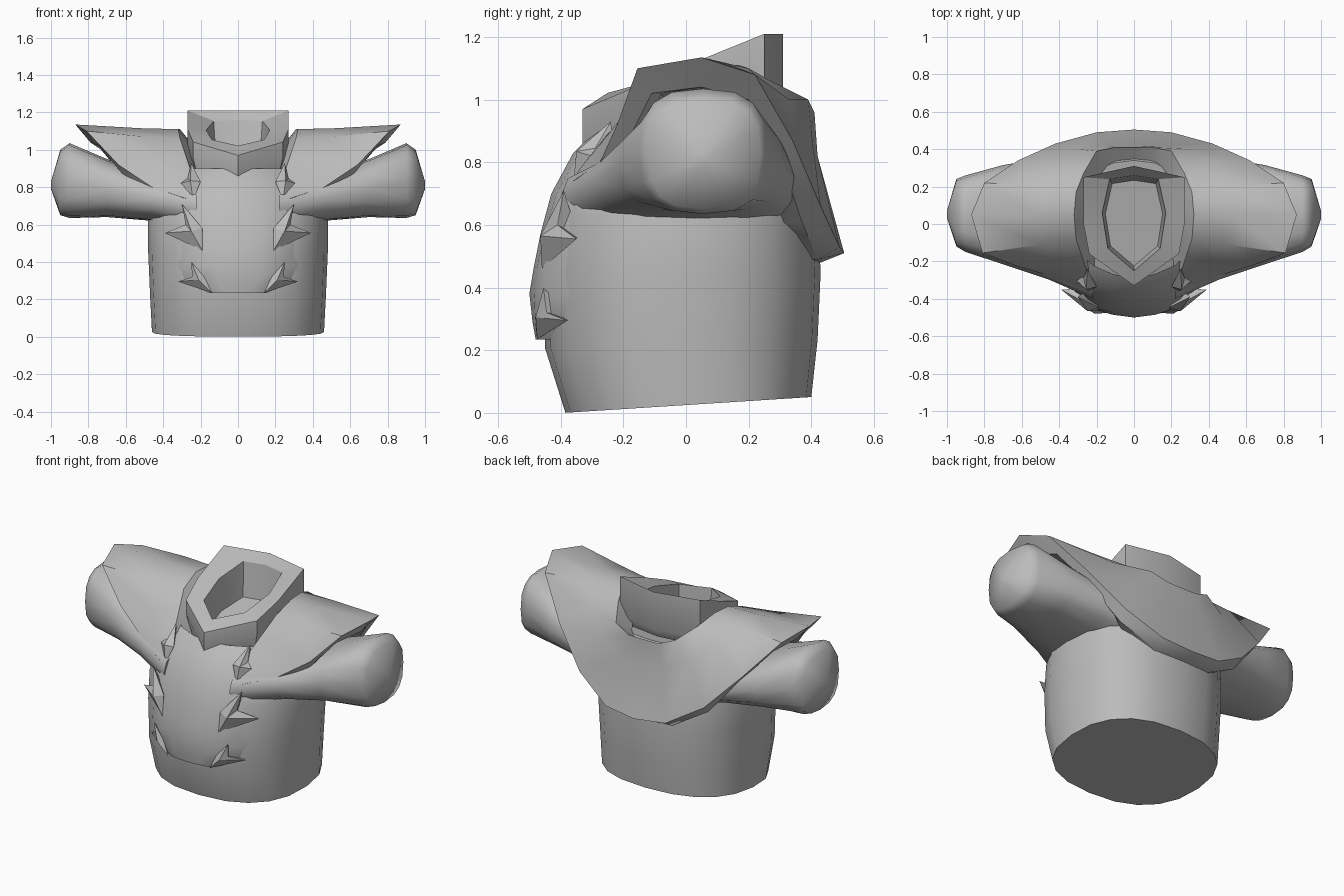
import bpy
import bmesh
import math

default_cube = bpy.data.objects.get("Cube")
if default_cube:
    bpy.data.objects.remove(default_cube, do_unlink=True)

# Single plain grey for the whole garment
grey = bpy.data.materials.new("plain_grey")
grey.use_nodes = True
grey_value = (0.5, 0.5, 0.5, 1.0)
grey.diffuse_color = grey_value
grey.node_tree.nodes["Principled BSDF"].inputs["Base Color"].default_value = grey_value


def finish(name, bm, angle=35):
    """Turn a bmesh into a shaded, coloured object."""
    bmesh.ops.recalc_face_normals(bm, faces=bm.faces)
    mesh = bpy.data.meshes.new(name)
    bm.to_mesh(mesh)
    bm.free()
    mesh.materials.append(grey)
    obj = bpy.data.objects.new(name, mesh)
    bpy.context.collection.objects.link(obj)
    bpy.ops.object.select_all(action="DESELECT")
    obj.select_set(True)
    bpy.context.view_layer.objects.active = obj
    bpy.ops.object.shade_smooth_by_angle(angle=math.radians(angle))
    return obj


def loft(bm, sections, closed=True, capped=True):
    """Skin a row of equal-length sections."""
    rings = [[bm.verts.new(point) for point in section] for section in sections]
    count = len(rings[0])
    for near, far in zip(rings, rings[1:]):
        for i in range(count if closed else count - 1):
            j = (i + 1) % count
            bm.faces.new((near[i], near[j], far[j], far[i]))
    if capped:
        bm.faces.new(rings[0])
        bm.faces.new(rings[-1])


def rounded(sides, power):
    """Unit rounded-square outline."""
    outline = []
    for i in range(sides):
        angle = math.tau * i / sides
        c, s = math.cos(angle), math.sin(angle)
        outline.append((math.copysign(abs(c) ** (2 / power), c),
                        math.copysign(abs(s) ** (2 / power), s)))
    return outline


def mirrored(half):
    """Complete a half outline that starts on the centre line."""
    return [(-p[0], *p[1:]) for p in reversed(half[1:])] + list(half)


# Torso: height, half width, front, back, tilt
torso_rings = [
    (.025, .46, -.385, .40, .064),
    (.22, .47, -.45, .42, .03),
    (.45, .48, -.45, .43, 0),
    (.62, .48, -.43, .42, 0),
    (.76, .45, -.40, .40, .1),
    (.86, .30, -.34, .34, .2),
]
sections = []
for height, half_width, front, back, tilt in torso_rings:
    centre, depth = (front + back) / 2, (back - front) / 2
    section = []
    for u, v in rounded(20, 2.4):
        y = centre + depth * v
        section.append((half_width * u, y, height + tilt * y))
    sections.append(section)
bm = bmesh.new()
loft(bm, sections)
finish("torso", bm, 50)

# Sleeves: distance out, centre y, centre z, radius y, radius z
sleeve_rings = [
    (.22, 0, .69, .40, .12),
    (.46, .03, .74, .325, .12),
    (.70, .05, .795, .265, .155),
    (.90, .055, .835, .205, .20),
    (.95, .06, .825, .18, .175),
    (1.0, .05, .81, .02, .02),
]
for side, label in ((1, "left"), (-1, "right")):
    bm = bmesh.new()
    loft(bm, [[(side * out, cy + ry * u, cz + rz * v) for u, v in rounded(16, 2.7)]
              for out, cy, cz, ry, rz in sleeve_rings])
    finish(label + "_sleeve", bm, 60)

# Mantle: half rails running from the back round to the chest
neck_rail = [(0, .41, .96), (.1, .41, .96), (.2, .39, 1.0), (.27, .27, 1.06), (.31, .17, 1.11),
             (.32, .05, 1.11), (.31, -.08, 1.06), (.28, -.17, .97), (.25, -.26, .88), (.22, -.3, .82)]
middle_rail = [(0, .415, .8), (.14, .42, .82), (.3, .4, .9), (.42, .33, 1.0), (.5, .2, 1.1),
               (.52, .05, 1.115), (.5, -.11, 1.07), (.43, -.2, .95), (.36, -.28, .85), (.25, -.34, .78)]
hem_rail = [(0, .505, .51), (.2, .49, .53), (.42, .43, .66), (.62, .34, .87), (.8, .22, 1.08),
            (.87, .05, 1.135), (.81, -.155, 1.1), (.64, -.22, .92), (.46, -.275, .8), (.28, -.36, .74)]
lining_rail = [(0, .43, .48), (.2, .42, .49), (.41, .37, .61), (.58, .3, .82), (.73, .2, 1.0),
               (.79, .05, 1.04), (.74, -.11, 1.02), (.61, -.19, .86), (.44, -.25, .74), (.28, -.33, .69)]
collar_rail = [(x * .8, y * .75, z - .08) for x, y, z in neck_rail]
inside_rail = [(x * .75, y * .72, z) for x, y, z in lining_rail]
rails = [mirrored(rail) for rail in
         (collar_rail, neck_rail, middle_rail, hem_rail, lining_rail, inside_rail)]
bm = bmesh.new()
loft(bm, list(zip(*rails)))
finish("shoulder_mantle", bm, 40)


# Collar: sloped angular rim with a sunken opening and a pointed front
def closed_mirror(half):
    """Mirror a half outline whose both ends lie on the centre line."""
    return list(half) + [(-x, y) for x, y in reversed(half[1:-1])]


def slope(y, start, rise, limit):
    """Height that climbs from the collar's front tip towards its back."""
    return min(limit, start + rise * (y + .33))


outer = closed_mirror([(0, .31), (.27, .25), (.27, 0), (.24, -.16), (0, -.33)])
inner = closed_mirror([(0, .26), (.13, .24), (.17, .06), (.14, -.13), (0, -.25)])
bm = bmesh.new()
loft(bm, [
    [(x * .9, y * .9, .9 + .2 * y) for x, y in inner],
    [(x, y, slope(y, 1.0, .27, 1.16)) for x, y in inner],
    [(x, y, slope(y, .97, .42, 1.21)) for x, y in outer],
    [(x, y, slope(y, .855, .6, .98)) for x, y in outer],
    [(x * .88, y * .9, slope(y, .8, .2, .95)) for x, y in outer],
])
finish("collar", bm, 30)

# Chest plate: height, half width, centre y, edge y
plate_rows = [
    (.25, .11, -.44, -.42),
    (.235, .13, -.48, -.465),
    (.29, .2, -.49, -.46),
    (.38, .23, -.5, -.45),
    (.47, .22, -.485, -.45),
    (.57, .24, -.465, -.425),
    (.7, .25, -.43, -.375),
    (.83, .25, -.36, -.3),
    (.9, .22, -.29, -.22),
]
sections = []
for height, half_width, middle_y, edge_y in plate_rows:
    drop = edge_y - middle_y
    sections.append(mirrored([
        (0, middle_y, height),
        (half_width / 2, middle_y + drop * .3, height),
        (half_width, edge_y, height),
        (half_width + .09, edge_y + .08, height),
    ]))
bm = bmesh.new()
loft(bm, sections, closed=False, capped=False)
finish("chest_plate", bm, 50)

# Thorned studs along the plate edges:
# upward tip, notch, outward tip, lower point, inner point, then raised peak
thorn_studs = {
    "lower": ((.25, -.455, .4), (.245, -.445, .32), (.32, -.38, .295),
              (.14, -.475, .235), (.18, -.465, .32), (.21, -.48, .305)),
    "middle": ((.3, -.39, .71), (.28, -.41, .6), (.39, -.35, .555),
               (.19, -.46, .46), (.19, -.445, .58), (.25, -.465, .565)),
    "upper": ((.25, -.24, .93), (.27, -.29, .845), (.345, -.27, .81),
              (.24, -.36, .73), (.2, -.335, .83), (.255, -.35, .835)),
}
for label, points in thorn_studs.items():
    bm = bmesh.new()
    for side in (1, -1):
        *rim, peak = [bm.verts.new((side * x, y, z)) for x, y, z in points]
        root = bm.verts.new(peak.co)
        root.co.y += .12
        for a, b in zip(rim, rim[1:] + rim[:1]):
            bm.faces.new((a, b, peak))
            bm.faces.new((b, a, root))
    finish(label + "_thorns", bm, 20)
